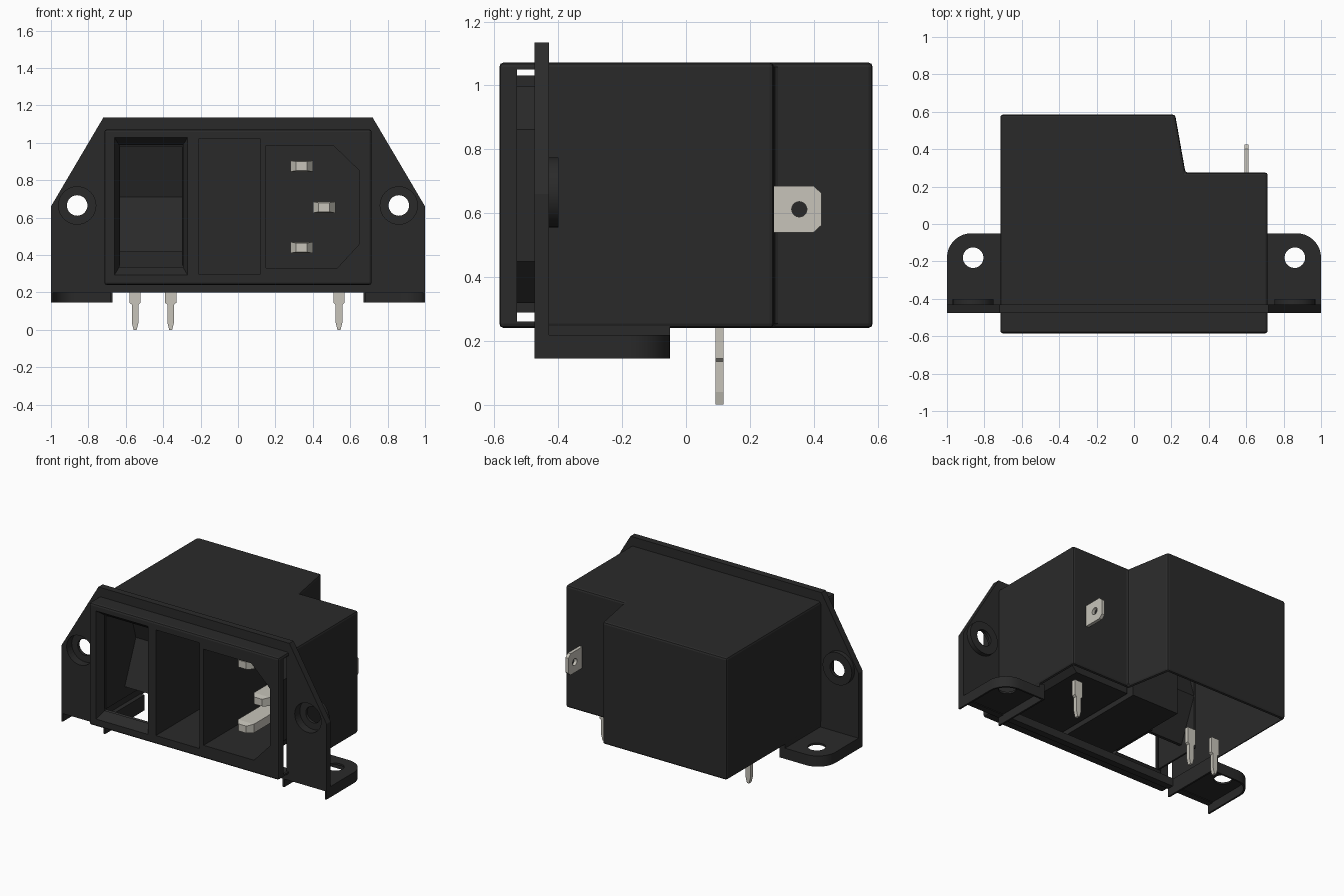
import bpy, bmesh, math

cube = bpy.data.objects.get("Cube")
if cube:
    bpy.data.objects.remove(cube, do_unlink=True)


def material(name, rgb, rough):
    m = bpy.data.materials.new(name)
    m.use_nodes = True
    m.diffuse_color = (*rgb, 1)
    bsdf = next(n for n in m.node_tree.nodes if n.type == 'BSDF_PRINCIPLED')
    bsdf.inputs["Base Color"].default_value = (*rgb, 1)
    bsdf.inputs["Roughness"].default_value = rough
    return m


BLACK = material("black plastic", (0.023, 0.023, 0.023), 0.6)
METAL = material("tin metal", (0.57, 0.55, 0.49), 0.5)
PLACE = {'x': lambda a, b, t: (t, a, b),
         'y': lambda a, b, t: (a, t, b),
         'z': lambda a, b, t: (a, b, t)}


def prism(name, pts, axis, lo, hi, mat=BLACK, end=None, bevel=0):
    """Extrude a 2D outline along an axis; end gives a different far outline."""
    bm = bmesh.new()
    put = PLACE[axis]
    a = [bm.verts.new(put(*p, lo)) for p in pts]
    b = [bm.verts.new(put(*p, hi)) for p in (end or pts)]
    bm.faces.new(a)
    bm.faces.new(b[::-1])
    n = len(pts)
    for i in range(n):
        bm.faces.new((a[i], b[i], b[(i + 1) % n], a[(i + 1) % n]))
    bmesh.ops.recalc_face_normals(bm, faces=bm.faces[:])
    if bevel:
        bmesh.ops.bevel(bm, geom=bm.edges[:], offset=bevel, segments=2,
                        profile=0.5, affect='EDGES')
    me = bpy.data.meshes.new(name)
    bm.to_mesh(me)
    bm.free()
    me.materials.append(mat)
    ob = bpy.data.objects.new(name, me)
    bpy.context.collection.objects.link(ob)
    return ob


def rect(a0, a1, b0, b1):
    return [(a0, b0), (a1, b0), (a1, b1), (a0, b1)]


def circle(a, b, r, n=32):
    return [(a + r * math.cos(2 * math.pi * i / n),
             b + r * math.sin(2 * math.pi * i / n)) for i in range(n)]


def grow(pts, d):
    """Push an outline outwards from its middle by about d."""
    ca = (min(p[0] for p in pts) + max(p[0] for p in pts)) / 2
    cb = (min(p[1] for p in pts) + max(p[1] for p in pts)) / 2
    return [(a + math.copysign(d, a - ca), b + math.copysign(d, b - cb)) for a, b in pts]


def cut(ob, *cutters):
    """Subtract each cutter, bake the result and discard the cutter."""
    for c in cutters:
        c.hide_render = True
        mod = ob.modifiers.new("cut", 'BOOLEAN')
        mod.operation = 'DIFFERENCE'
        mod.solver = 'EXACT'
        mod.object = c
        deps = bpy.context.evaluated_depsgraph_get()
        me = bpy.data.meshes.new_from_object(ob.evaluated_get(deps))
        ob.modifiers.clear()
        ob.data = me
        bpy.data.objects.remove(c, do_unlink=True)


def smooth(ob):
    bpy.ops.object.select_all(action='DESELECT')
    ob.select_set(True)
    bpy.context.view_layer.objects.active = ob
    bpy.ops.object.shade_smooth_by_angle(angle=math.radians(30))


# Stepped housing shell with front bezel, open underneath
bay = rect(-.21, .12, .30, 1.02)
socket = [(.15, .33), (.53, .33), (.65, .46), (.65, .85), (.51, .985), (.15, .985)]
housing = prism("housing", [(-.715, -.585), (.715, -.585), (.715, .275), (.275, .275),
                            (.22, .585), (-.715, .585)], 'z', .24, 1.072, bevel=.014)
cut(housing,
    # Hollow inside
    prism("cutter", [(-.70, -.43), (.70, -.43), (.70, .26), (.263, .26),
                     (.207, .57), (-.70, .57)], 'z', .1, 1.055),
    prism("cutter", rect(-.70, .70, .255, 1.055), 'y', -.53, -.42),
    # Side slots behind the bezel rim
    prism("cutter", rect(-.8, .8, .26, 1.05), 'y', -.53, -.475),
    # Tapered switch mouth, middle bay and socket openings
    prism("cutter", rect(-.668, -.262, .28, 1.04), 'y', -.6, -.52,
          end=rect(-.63, -.30, .345, .98)),
    prism("cutter", bay, 'y', -.7, -.5),
    prism("cutter", socket, 'y', -.7, -.5))

# Thin-walled bays behind the openings
for name, outline, depth in (("middle_bay", bay, .15), ("socket_bay", socket, .10)):
    tube = prism(name, grow(outline, .012), 'y', -.54, depth)
    cut(tube, prism("cutter", outline, 'y', -.7, depth - .012))

# Switch mouth, cheeks and concave rocker with a gap below it
mouth = prism("switch_mouth", rect(-.68, -.25, .268, 1.052), 'y', -.575, -.51,
              end=rect(-.642, -.288, .333, .992))
cut(mouth, prism("cutter", rect(-.668, -.262, .28, 1.04), 'y', -.58, -.50,
                 end=rect(-.63, -.30, .345, .98)))
for side, x in (("outer", -.642), ("inner", -.30)):
    prism(side + "_switch_cheek", rect(-.52, -.18, .345, .992), 'x', x, x + .012)
prism("switch_ceiling", rect(-.63, -.30, .98, .992), 'y', -.52, -.18)
prism("rocker_switch", [(-.32, .42), (-.20, .71), (-.28, .98), (-.26, .98),
                        (-.18, .71), (-.30, .42)], 'x', -.63, -.30)

# Mounting flange with angled shoulders
half = [(1, .20), (1, .66), (.72, 1.135)]
flange = prism("mounting_flange", half + [(-x, z) for x, z in half[::-1]],
               'y', -.475, -.43)
cut(flange, prism("cutter", rect(-.70, .70, .255, 1.055), 'y', -.6, -.3))

# Screw bosses and feet, one per side
for side, s in (("left", 1), ("right", -1)):
    cut(flange, prism("cutter", circle(s * .86, .665, .10), 'y', -.6, -.3))
    boss = prism(side + "_screw_boss", circle(s * .86, .665, .11), 'y', -.455, -.40)
    cut(boss, prism("cutter", circle(s * .86, .665, .10), 'y', -.6, -.42),
        prism("cutter", circle(s * .86, .665, .055), 'y', -.6, -.3))
    smooth(boss)

    # Foot as a thin tray with a skirt, open below and at the front
    arc = [math.radians(a) for a in range(0, 91, 10)]
    outer = [(.67, -.475), (1, -.475)] + [
        (.87 + .13 * math.cos(t), -.18 + .13 * math.sin(t)) for t in arc] + [(.67, -.05)]
    inner = [(.682, -.6), (.988, -.6)] + [
        (.87 + .118 * math.cos(t), -.18 + .118 * math.sin(t)) for t in arc] + [(.682, -.062)]
    foot = prism(side + "_foot", [(s * x, y) for x, y in outer], 'z', .145, .218)
    cut(foot, prism("cutter", [(s * x, y) for x, y in inner], 'z', .0, .205),
        prism("cutter", circle(s * .86, -.18, .055), 'z', .0, .4))
    smooth(foot)
    prism(side + "_foot_web", [(s * x, y) for x, y in rect(.67, .712, -.475, -.05)],
          'z', .206, .25)

# Socket blades with chamfered tips
for name, x, z in (("upper", .34, .875), ("middle", .46, .655), ("lower", .34, .44)):
    prism(name + "_blade", rect(x - .06, x + .06, z - .03, z + .03), 'y', -.40, .12, METAL)
    prism(name + "_blade_tip", rect(x - .03, x + .03, z - .024, z + .024), 'y', -.44, -.40,
          METAL, end=rect(x - .06, x + .06, z - .03, z + .03))

# Board pins under the housing
for name, x in (("outer", -.55), ("inner", -.36), ("far", .54)):
    pin = [(.03, .25), (.03, .145), (.018, .135), (.018, .04), (.008, 0)]
    prism(name + "_board_pin", [(x + a, z) for a, z in pin]
          + [(x - a, z) for a, z in pin[::-1]], 'y', .092, .118, METAL)

# Rear tab terminal
tab = prism("rear_tab", [(.265, .54), (.40, .54), (.424, .562), (.424, .663),
                         (.40, .685), (.265, .685)], 'x', .59, .612, METAL)
cut(tab, prism("cutter", circle(.355, .612, .024, 20), 'x', .5, .7, METAL))
